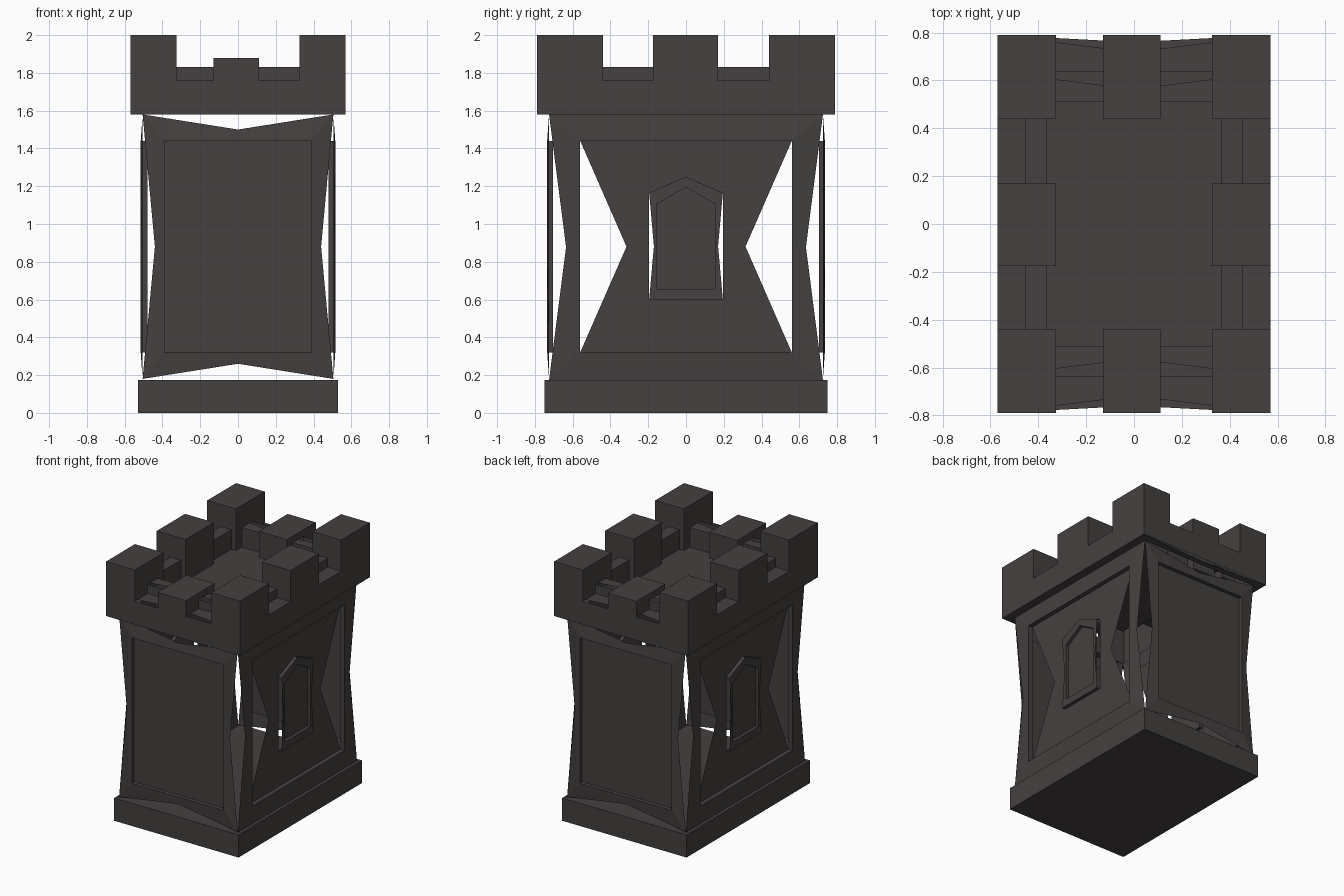
import bpy, bmesh

if "Cube" in bpy.data.objects:
    bpy.data.objects.remove(bpy.data.objects["Cube"])

stone = bpy.data.materials.new("dark_stone")
stone.diffuse_color = (0.058, 0.052, 0.050, 1)
stone.use_nodes = True
stone.node_tree.nodes["Principled BSDF"].inputs["Base Color"].default_value = stone.diffuse_color


def finish(name, bm):
    bmesh.ops.remove_doubles(bm, verts=bm.verts, dist=1e-5)
    bmesh.ops.recalc_face_normals(bm, faces=bm.faces)
    me = bpy.data.meshes.new(name)
    bm.to_mesh(me)
    bm.free()
    me.materials.append(stone)
    ob = bpy.data.objects.new(name, me)
    bpy.context.collection.objects.link(ob)
    return ob


def loop8(w, z0, z1, side=None, top=None, bottom=None):
    """Eight-point outline: four corners and four edge midpoints."""
    side = w if side is None else side
    top = z1 if top is None else top
    bottom = z0 if bottom is None else bottom
    mid = (z0 + z1) / 2
    return [(-w, z0), (0, bottom), (w, z0), (side, mid),
            (w, z1), (0, top), (-w, z1), (-side, mid)]


def arch(w, z0, shoulder, apex, side=None):
    pts = loop8(w, z0, shoulder, side)
    pts[5] = (0, apex)
    return pts


def shell(name, rings, place, cap=False, keep=range(8)):
    """Bridge (outline, depth) rings; place maps (u, v, depth) to space."""
    bm = bmesh.new()
    vs = [[bm.verts.new(place(u, v, d)) for u, v in pts] for pts, d in rings]
    for n, (a, b) in enumerate(zip(vs, vs[1:])):
        for i in range(8):
            if n > 0 or i in keep:
                j = (i + 1) % 8
                bm.faces.new((a[i], a[j], b[j], b[i]))
    if cap:
        bm.faces.new(vs[-1])
    ob = finish(name, bm)
    # single sheets: point the large faces outward
    me = ob.data
    c = sum((p.normal.dot(p.center) * p.area) for p in me.polygons)
    if c < 0:
        me.flip_normals()
    return ob


# base slab
bm = bmesh.new()
bmesh.ops.create_cube(bm, size=1)
for v in bm.verts:
    v.co = (v.co.x * 1.06, v.co.y * 1.50, (v.co.z + 0.5) * 0.175)
finish("base", bm)

for s, fb, lr in ((-1, "front", "left"), (1, "back", "right")):
    def on_end(u, v, d, s=s):
        return (u, s * d, v)

    def on_side(u, v, d, s=s):
        return (s * d, u, v)

    # end wall with recessed panel
    rim = loop8(0.39, 0.32, 1.44)
    shell(fb + "_wall", [(loop8(0.505, 0.18, 1.58, 0.44, 1.5, 0.26), 0.725),
                         (rim, 0.735), (rim, 0.705)], on_end, cap=True)

    # side wall frame and pinched recessed panel
    rim = loop8(0.56, 0.32, 1.44)
    shell(lr + "_wall_frame", [(loop8(0.725, 0.175, 1.58, 0.635), 0.505),
                               (rim, 0.515), (rim, 0.48)], on_side)
    hole = arch(0.195, 0.60, 1.165, 1.25)
    shell(lr + "_wall_panel", [(loop8(0.56, 0.32, 1.44, 0.315), 0.48),
                               (hole, 0.48)], on_side)

    # window trim and pane
    inner = arch(0.155, 0.655, 1.105, 1.195)
    shell(lr + "_window", [(hole, 0.48),
                           (arch(0.195, 0.60, 1.165, 1.25, 0.17), 0.507),
                           (inner, 0.507), (inner, 0.482)],
          on_side, cap=True, keep=(0, 1, 4, 5))

# underside of the battlements
ob = shell("battlement_underside",
           [(loop8(0.57, -0.79, 0.79, None, 0.76, -0.76), 1.58),
            (loop8(0.505, -0.725, 0.725, None, 0.715, -0.715), 1.58)],
           lambda u, v, d: (u, v, d))
if ob.data.polygons[0].normal.z > 0:
    ob.data.flip_normals()

# battlements: stepped heights on a grid
xs = [-0.57, -0.455, -0.365, -0.325, -0.13, 0.11, 0.325, 0.365, 0.455, 0.57]
ys = [-0.79, -0.635, -0.51, -0.44, -0.175, 0.17, 0.44, 0.51, 0.635, 0.79]
BOTTOM, FLOOR, LEDGE, STEP, MID, TOP = 1.58, 1.68, 1.76, 1.83, 1.88, 2.0


def height(i, j):
    if not (0 <= i < 9 and 0 <= j < 9):
        return BOTTOM
    di, dj = min(i, 8 - i), min(j, 8 - j)
    if di <= 2 and (dj <= 2 or j == 4):
        return TOP
    if dj <= 2 and i == 4:
        return MID
    depth = min(di, dj)
    return (LEDGE, STEP, FLOOR)[depth] if depth < 3 else FLOOR


def pinch(x, y):
    """Pull the end ledges inward toward the middle."""
    k = 0.125 * (0.57 - abs(x))
    return y - k if y > 0 else y + k


bm = bmesh.new()


def quad(*pts):
    bm.faces.new([bm.verts.new(p) for p in pts])


for i in range(9):
    for j in range(9):
        x0, x1, y0, y1, h = xs[i], xs[i + 1], ys[j], ys[j + 1], height(i, j)
        gap = h in (LEDGE, STEP) and i in (3, 5)
        ya0 = [pinch(x, y0) if gap and j < 2 else y0 for x in (x0, x1)]
        ya1 = [pinch(x, y1) if gap and j > 6 else y1 for x in (x0, x1)]
        quad((x0, ya0[0], h), (x1, ya0[1], h), (x1, ya1[1], h), (x0, ya1[0], h))
        # vertical faces down to lower neighbours
        for di, dj, a, b in ((-1, 0, (x0, y1), (x0, y0)), (1, 0, (x1, y0), (x1, y1)),
                             (0, -1, (x0, y0), (x1, y0)), (0, 1, (x1, y1), (x0, y1))):
            n = height(i + di, j + dj)
            if n < h - 1e-6:
                quad((*a, n), (*b, n), (*b, h), (*a, h))
me = bpy.data.meshes.new("battlements")
bmesh.ops.remove_doubles(bm, verts=bm.verts, dist=1e-5)
bmesh.ops.dissolve_limit(bm, angle_limit=0.01, verts=bm.verts, edges=bm.edges)
bm.to_mesh(me)
bm.free()
me.materials.append(stone)
bpy.context.collection.objects.link(bpy.data.objects.new("battlements", me))
